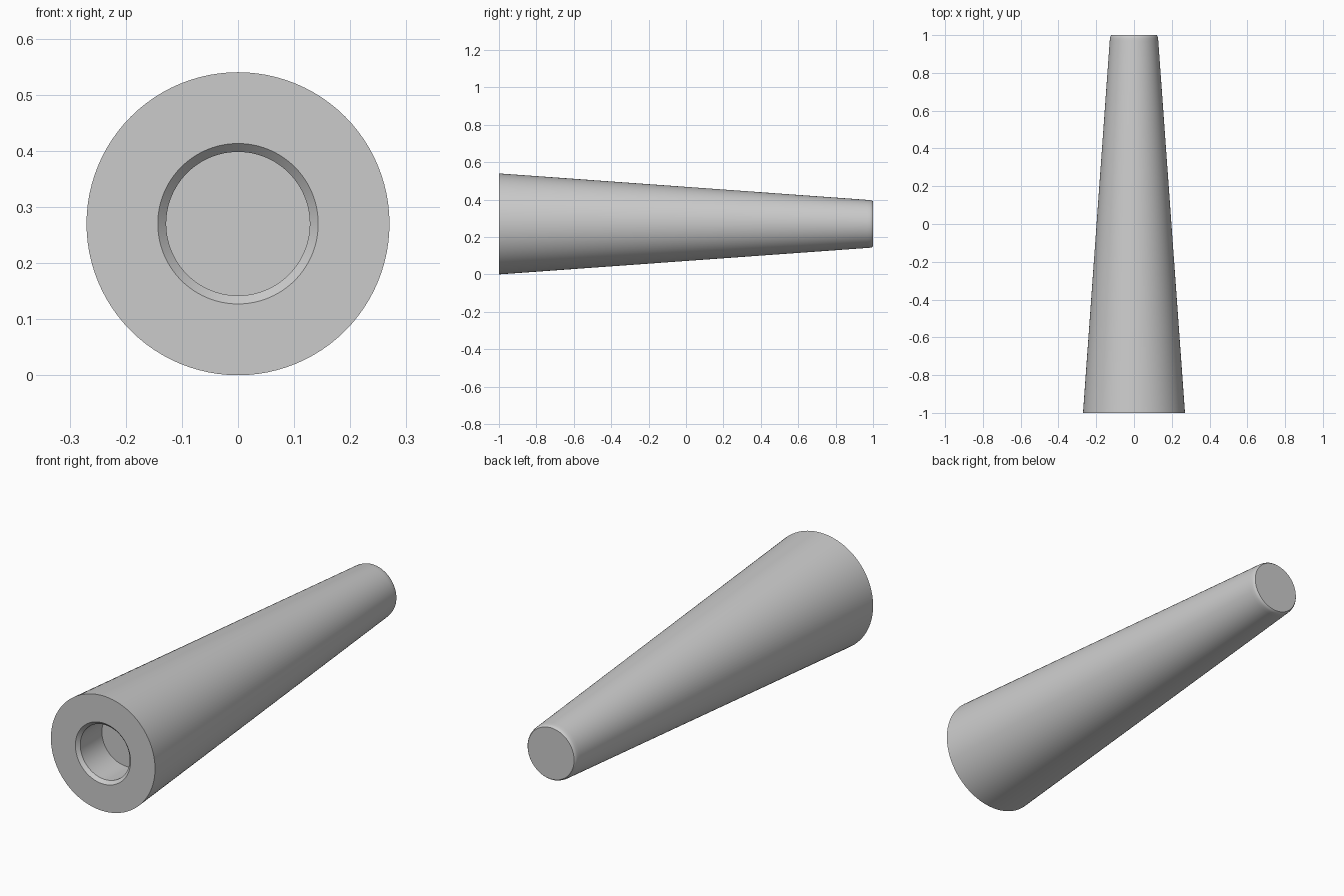
import bpy
import bmesh
from math import pi, radians
from mathutils import Vector

cube = bpy.data.objects.get("Cube")
if cube:
    bpy.data.objects.remove(cube, do_unlink=True)

SIDES = 96
RADIUS = 0.27

# Single matte grey
grey = bpy.data.materials.new("matte_grey")
grey.use_nodes = True
colour = (0.6, 0.6, 0.6, 1)
grey.diffuse_color = colour
grey.node_tree.nodes["Principled BSDF"].inputs["Base Color"].default_value = colour


def lathe(name, profile):
    """Spin (radius, y) points around the lengthwise axis."""
    bm = bmesh.new()
    verts = [bm.verts.new((r, y, RADIUS)) for r, y in profile]
    edges = [bm.edges.new(pair) for pair in zip(verts, verts[1:])]
    bmesh.ops.spin(bm, geom=verts + edges, cent=Vector((0, 0, RADIUS)),
                   axis=Vector((0, 1, 0)), angle=2 * pi, steps=SIDES,
                   use_duplicate=False)
    bmesh.ops.remove_doubles(bm, verts=bm.verts, dist=1e-5)
    bmesh.ops.recalc_face_normals(bm, faces=bm.faces)
    mesh = bpy.data.meshes.new(name)
    bm.to_mesh(mesh)
    bm.free()
    mesh.materials.append(grey)
    obj = bpy.data.objects.new(name, mesh)
    bpy.context.collection.objects.link(obj)
    bpy.context.view_layer.objects.active = obj
    obj.select_set(True)
    bpy.ops.object.shade_smooth_by_angle(angle=radians(30))
    return obj


# Tapered handle: bore floor, bore wall, chamfer, front face, cone, rounded tip
lathe("tapered_handle", [
    (0, -0.825), (0.128, -0.825),
    (0.128, -0.985), (0.143, -1),
    (RADIUS, -1),
    (0.1285, 0.97), (0.127, 0.985), (0.1245, 0.995), (0.12, 1),
    (0, 1),
])
